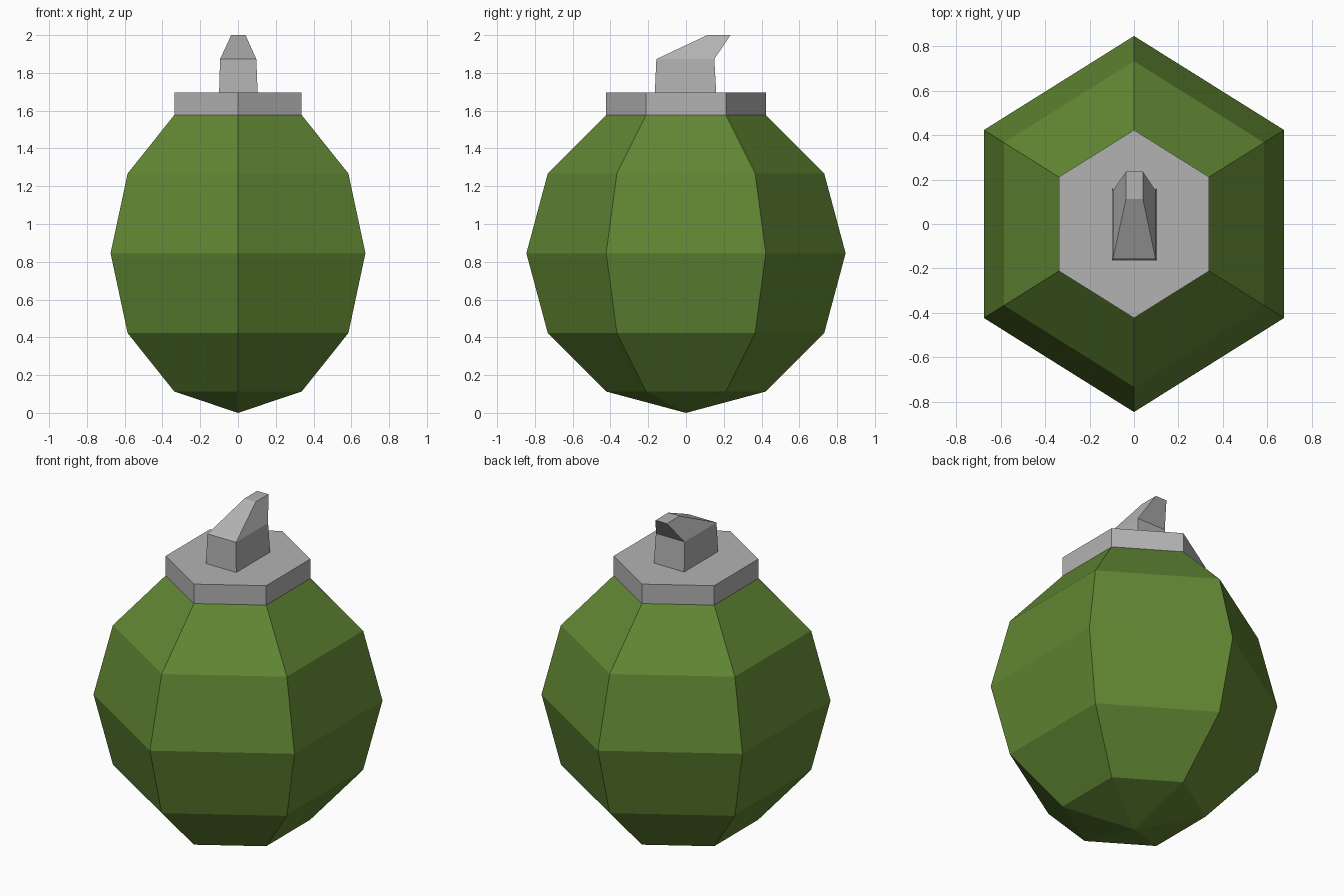
import bpy, bmesh, math

if "Cube" in bpy.data.objects:
    bpy.data.objects.remove(bpy.data.objects["Cube"])

def material(name, rgb):
    m = bpy.data.materials.new(name)
    m.diffuse_color = (*rgb, 1)
    m.use_nodes = True
    m.node_tree.nodes["Principled BSDF"].inputs["Base Color"].default_value = m.diffuse_color
    return m

green = material("olive green", (0.12, 0.24, 0.033))
grey = material("metal grey", (0.45, 0.45, 0.45))

R, SQUASH = 0.845, 0.922   # body radius, and narrowing in x

def hexagon(r, z):
    return [(SQUASH * r * math.cos(math.radians(30 + 60 * i)),
             r * math.sin(math.radians(30 + 60 * i)), z) for i in range(6)]

def rect(x0, x1, y0, y1, z):
    return [(x0, y0, z), (x1, y0, z), (x1, y1, z), (x0, y1, z)]

def loft(name, rings, mat, pole=None):
    """Skin a stack of rings, closing the ends (optionally to a bottom pole)."""
    bm = bmesh.new()
    loops = [[bm.verts.new(p) for p in ring] for ring in rings]
    n = len(loops[0])
    for a, b in zip(loops, loops[1:]):
        for i in range(n):
            j = (i + 1) % n
            bm.faces.new((a[i], a[j], b[j], b[i]))
    bm.faces.new(loops[-1])
    if pole:
        p = bm.verts.new(pole)
        for i in range(n):
            bm.faces.new((p, loops[0][(i + 1) % n], loops[0][i]))
    else:
        bm.faces.new(loops[0][::-1])
    bmesh.ops.recalc_face_normals(bm, faces=bm.faces[:])
    me = bpy.data.meshes.new(name)
    bm.to_mesh(me)
    bm.free()
    me.materials.append(mat)
    ob = bpy.data.objects.new(name, me)
    bpy.context.collection.objects.link(ob)
    return ob

# Faceted six-sided body
angles = [math.radians(a) for a in (-60, -30, 0, 30, 60)]
loft("body", [hexagon(R * math.cos(a), R + R * math.sin(a)) for a in angles],
     green, pole=(0, 0, 0))

# Hexagonal collar on top
loft("collar", [hexagon(R / 2, R + R * math.sin(angles[-1])),
                hexagon(R / 2, 1.695)], grey)

# Lever block with a slanted, swept-back tip
loft("lever", [rect(-0.1, 0.104, -0.165, 0.16, 1.695),
               rect(-0.095, 0.097, -0.157, 0.15, 1.873),
               rect(-0.036, 0.04, 0.113, 0.235, 2.0)], grey)
